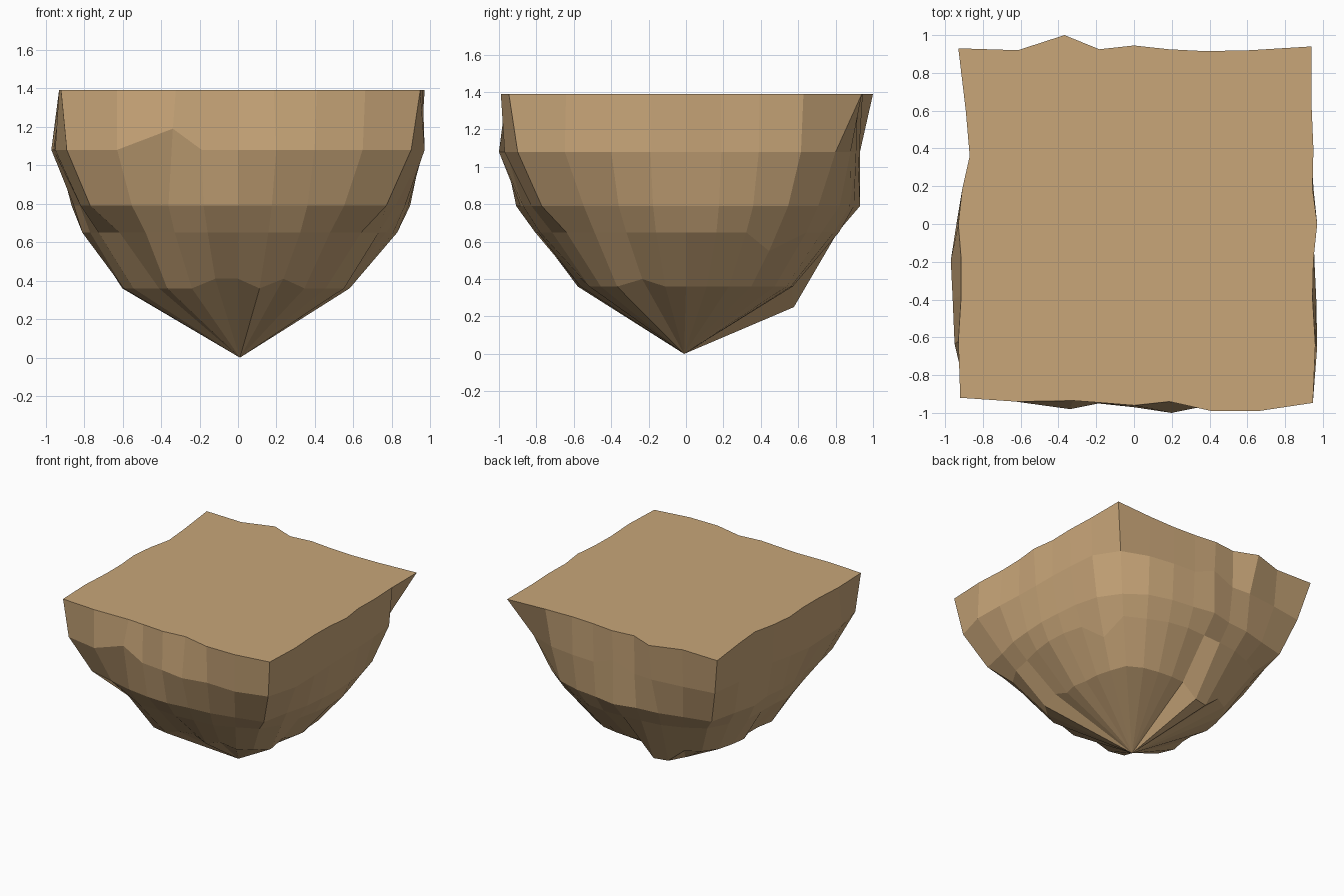
import bpy, bmesh, math, random

if "Cube" in bpy.data.objects:
    bpy.data.objects.remove(bpy.data.objects["Cube"])

random.seed(4)
N = 32

def square(i):
    a = 2 * math.pi * i / N
    return 1 / max(abs(math.cos(a)), abs(math.sin(a)))

def mirrored(profile, i):
    # profile runs from the middle of a side to its corner
    k = i % 8
    return profile[min(k, 8 - k)]

# distance from the centre line to each ragged side, counter-clockwise from +x
rim = [.97, .945, .95, .94, .94, .92, .915, .925, .945, .925, 1, .92, .93, .89, .87, .91,
       .93, .915, .915, .93, .92, .94, .935, .945, .96, .94, .99, .99, .947, .96, .945, .95]
upper = [.95, .95, .94, .92, .80, .88, .91, .92, .93, .92, .93, .90, .86, .89, .86, .90,
         .94, .97, .96, .95, .89, .94, .98, .95, .97, 1, .96, .97, .90, .97, .965, .955]

# rounder rings towards the bottom
middle = [mirrored((.90, .91, .94, .99, 1.09), i) + random.uniform(-.01, .01) for i in range(N)]
lower = [mirrored((.81, .82, .84, .87, .91), i) + random.uniform(-.02, .02) for i in range(N)]
base = [mirrored((.58, .59, .62, .64, .65), i) + random.uniform(-.025, .025) for i in range(N)]
middle[4], middle[8] = 1.0, .93
middle[15:19] = .86, .865, .87, .89
lower[3], lower[4], lower[20] = .80, .91, .87
base[0], base[4], base[20] = .58, .67, .58

# radii, height, and the vertices that leave that height
rings = [([s * square(i) for i, s in enumerate(rim)], 1.39, {}),
         ([s * square(i) for i, s in enumerate(upper)], 1.08, {22: 1.19, 8: 1.15}),
         (middle, .79, {}),
         (lower, .65, {3: .55}),
         (base, .36, {9: .25, 10: .25, 23: .41, 24: .41, 26: .41, 30: .40, 16: .35})]
drift = {10: -.04, 22: .06}      # sideways slip of the two peaks, in radians

# rock: flat ragged top, faceted sides, pointed underside
bm = bmesh.new()
loops = []
for level, (radii, z, raised) in enumerate(rings):
    loop = []
    for i, r in enumerate(radii):
        a = 2 * math.pi * i / N + (drift.get(i, 0) if level < 2 else 0)
        if level < 2 and i in drift:
            r *= abs(math.sin(2 * math.pi * i / N) / math.sin(a))
        loop.append(bm.verts.new((r * math.cos(a), r * math.sin(a), raised.get(i, z))))
    loops.append(loop)
bm.faces.new(loops[0])
for a, b in zip(loops, loops[1:]):
    for i in range(N):
        j = (i + 1) % N
        bm.faces.new((a[i], b[i], b[j], a[j]))
tip = bm.verts.new((.01, -.01, 0))
for i in range(N):
    bm.faces.new((loops[-1][i], tip, loops[-1][(i + 1) % N]))
bmesh.ops.recalc_face_normals(bm, faces=bm.faces)

mesh = bpy.data.meshes.new("floating_rock")
bm.to_mesh(mesh)
bm.free()
rock = bpy.data.objects.new("floating_rock", mesh)
bpy.context.collection.objects.link(rock)

mat = bpy.data.materials.new("earth")
mat.diffuse_color = (.58, .38, .19, 1)
mat.use_nodes = True
mat.node_tree.nodes["Principled BSDF"].inputs["Base Color"].default_value = mat.diffuse_color
mesh.materials.append(mat)
